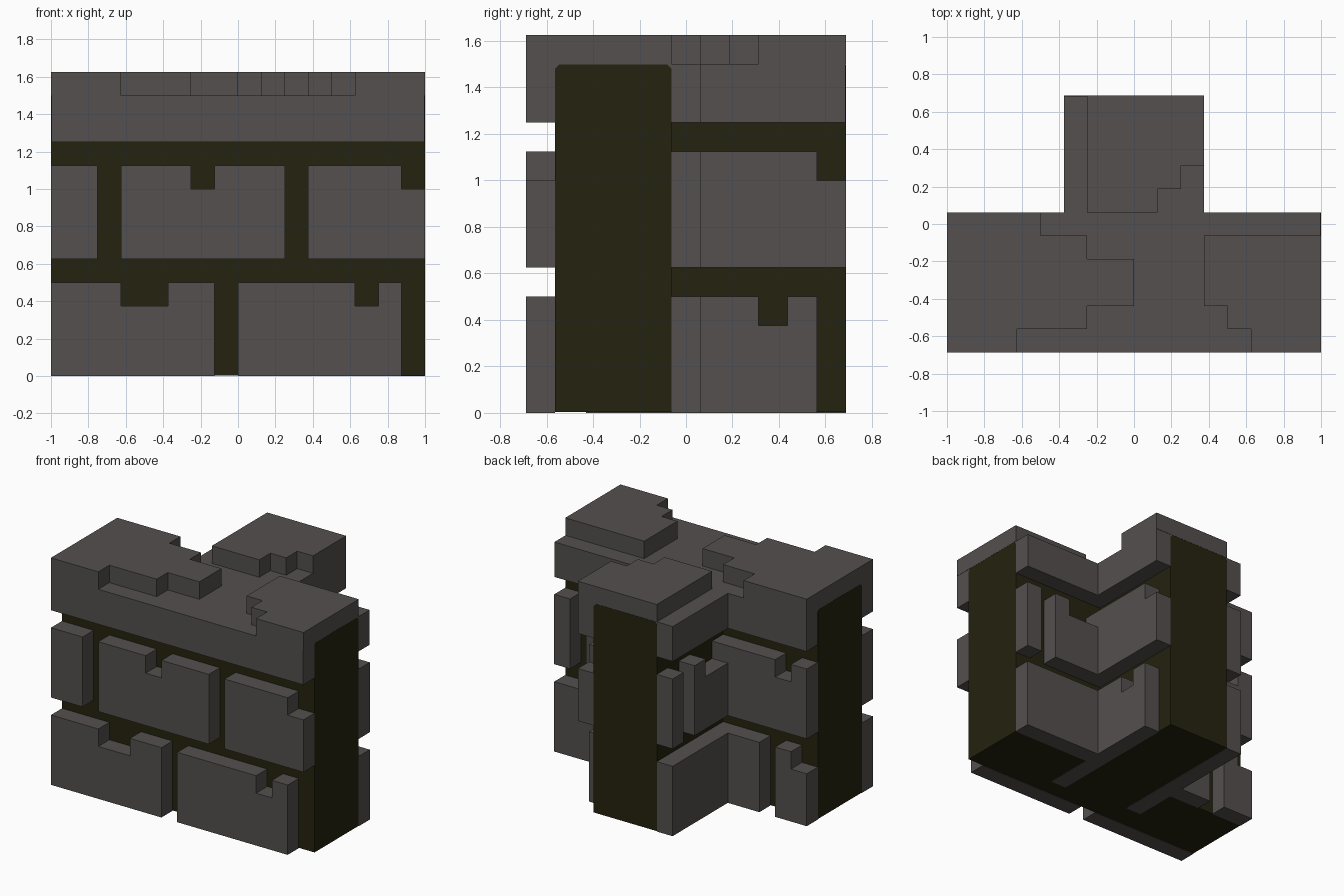
import bpy, bmesh

cube = bpy.data.objects.get("Cube")
if cube:
    bpy.data.objects.remove(cube, do_unlink=True)


def material(name, rgb):
    m = bpy.data.materials.new(name)
    m.diffuse_color = (*rgb, 1)
    m.use_nodes = True
    bsdf = next(n for n in m.node_tree.nodes if n.type == 'BSDF_PRINCIPLED')
    bsdf.inputs["Base Color"].default_value = (*rgb, 1)
    bsdf.inputs["Roughness"].default_value = 0.9
    return m


STONE = material("warm grey stone", (0.088, 0.080, 0.077))
MORTAR = material("dark olive mortar", (0.018, 0.0165, 0.0045))


def prism(name, pts, axis, lo, hi, mat):
    """Extrude a 2D outline along an axis: x takes (y, z), y takes (x, z), z takes (x, y)."""
    def place(p, t):
        return {'x': (t, p[0], p[1]), 'y': (p[0], t, p[1]), 'z': (p[0], p[1], t)}[axis]
    bm = bmesh.new()
    face = bm.faces.new([bm.verts.new(place(p, lo)) for p in pts])
    ext = bmesh.ops.extrude_face_region(bm, geom=[face])
    for v in ext["geom"]:
        if isinstance(v, bmesh.types.BMVert):
            v.co['xyz'.index(axis)] = hi
    bmesh.ops.recalc_face_normals(bm, faces=bm.faces)
    mesh = bpy.data.meshes.new(name)
    bm.to_mesh(mesh)
    bm.free()
    mesh.materials.append(mat)
    ob = bpy.data.objects.new(name, mesh)
    bpy.context.collection.objects.link(ob)
    return ob


U = 0.125            # one stone thickness
FRONT, BACK = -0.6875, 0.6875

# Mortar core: crossbar and stem, with clipped top corners


def core_profile(a, b, c=0.018, z0=0.003, z1=1.499):
    return [(a, z0), (b, z0), (b, z1 - c), (b - c, z1), (a + c, z1), (a, z1 - c)]


prism("core_crossbar", core_profile(-0.5625, -0.0625), 'x', -1, 1, MORTAR)
prism("core_stem", core_profile(-0.25, 0.25), 'y', -0.1, BACK, MORTAR)

# Stone courses: each wall has an extrusion axis and a depth range
WALLS = {
    "front": ('y', FRONT, FRONT + U),
    "back": ('y', -0.0625, 0.0625),
    "stem_left": ('x', 0.25, 0.375),
    "stem_right": ('x', -0.375, -0.25),
}
LOWER, MIDDLE = (0.0, 0.5), (0.625, 1.125)


def stone(wall, course, a, b, notch=None):
    z0, z1 = course
    if notch:
        n0, n1 = notch
        top = [(b, z1), (n1, z1), (n1, z1 - U), (n0, z1 - U), (n0, z1), (a, z1)]
        if n1 == b:
            top = top[2:]
        if n0 == a:
            top = top[:-2]
    else:
        top = [(b, z1), (a, z1)]
    axis, lo, hi = WALLS[wall]
    row = "lower" if course is LOWER else "middle"
    prism(f"{wall}_{row}_stone", [(a, z0), (b, z0)] + top, axis, lo, hi, STONE)


stone("front", LOWER, -1, -0.125, (-0.625, -0.375))
stone("front", LOWER, 0, 0.875, (0.625, 0.75))
stone("front", MIDDLE, -1, -0.75)
stone("front", MIDDLE, -0.625, 0.25, (-0.25, -0.125))
stone("front", MIDDLE, 0.375, 1, (0.875, 1))

stone("back", LOWER, 0.375, 1)
stone("back", LOWER, -0.625, -0.375)
stone("back", LOWER, -1, -0.75, (-1, -0.875))
stone("back", MIDDLE, 0.875, 1)
stone("back", MIDDLE, 0.375, 0.75, (0.375, 0.625))
stone("back", MIDDLE, -1, -0.25, (-0.875, -0.75))

# Lower stem stones run on into the crossbar
stone("stem_left", LOWER, -0.43, 0.5625, (0.3125, 0.4375))
stone("stem_left", MIDDLE, -0.0625, BACK, (0.5625, BACK))
stone("stem_right", LOWER, -0.38, BACK)
stone("stem_right", MIDDLE, 0.0625, 0.4375, (0.0625, 0.3125))
stone("stem_right", MIDDLE, 0.5625, BACK)

# Cap course: T-shaped slab, ends set back a hair so the core shows there
E, B = 0.998, BACK - 0.002
prism("cap_slab", [(-E, FRONT), (E, FRONT), (E, 0.0625), (0.375, 0.0625), (0.375, B),
                   (-0.375, B), (-0.375, 0.0625), (-E, 0.0625)], 'z', 1.25, 1.5, STONE)

# Raised, stepped top stones
TOPS = {
    "top_stone_right": [(-1, 0.0625), (-0.5, 0.0625), (-0.5, -0.0625), (-0.25, -0.0625),
                        (-0.25, -0.1875), (0, -0.1875), (0, -0.4375), (-0.25, -0.4375),
                        (-0.25, -0.5625), (-0.625, -0.5625), (-0.625, FRONT), (-1, FRONT)],
    "top_stone_left": [(0.375, -0.0625), (1, -0.0625), (1, FRONT), (0.625, FRONT),
                       (0.625, -0.5625), (0.5, -0.5625), (0.5, -0.4375), (0.375, -0.4375)],
    "top_stone_stem": [(-0.25, BACK), (0.375, BACK), (0.375, 0.3125), (0.25, 0.3125),
                       (0.25, 0.1875), (0.125, 0.1875), (0.125, 0.0625), (-0.25, 0.0625)],
}
for name, outline in TOPS.items():
    prism(name, outline, 'z', 1.5, 1.625, STONE)
